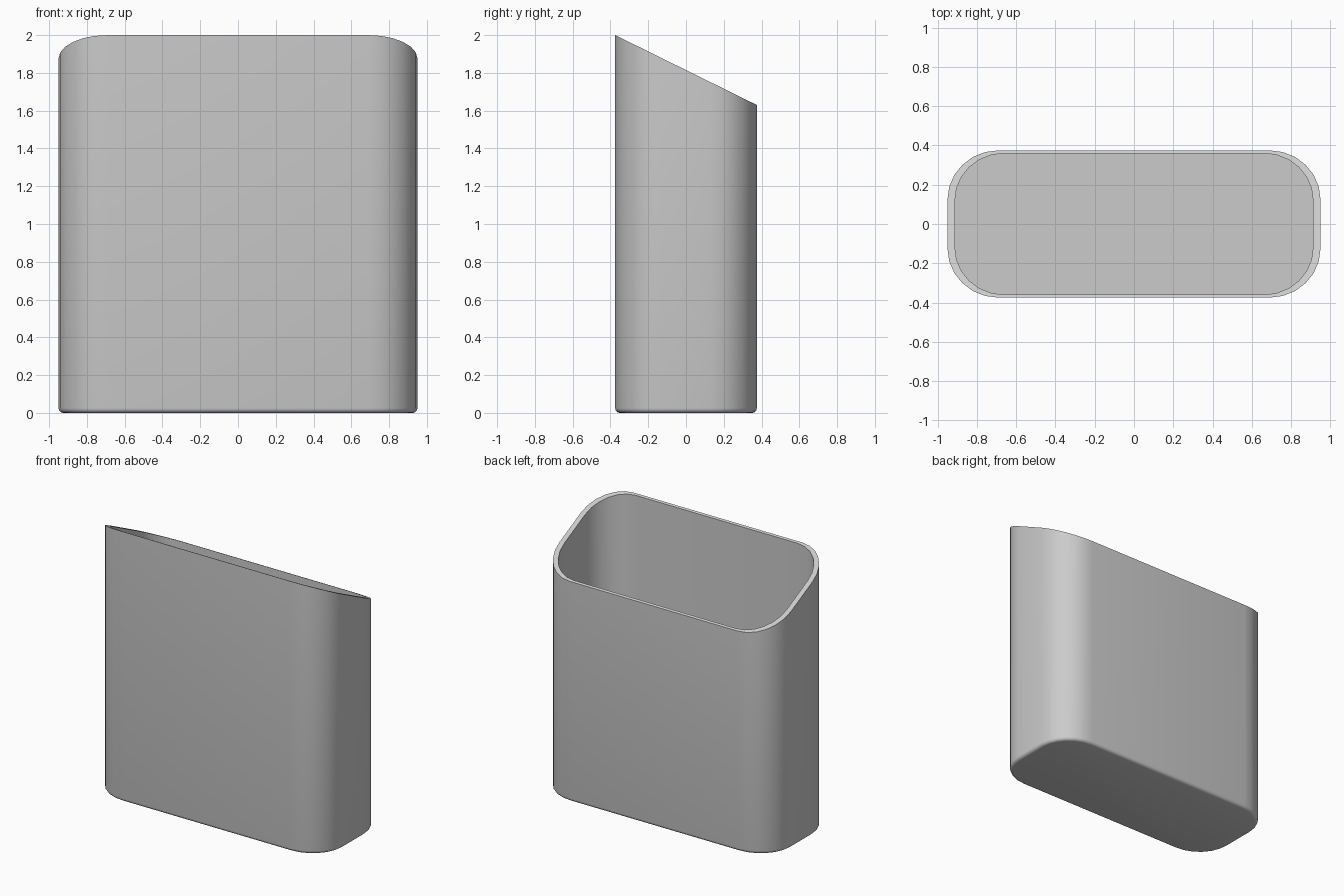
import bpy, bmesh, math

if "Cube" in bpy.data.objects:
    bpy.data.objects.remove(bpy.data.objects["Cube"])

HX, HY = 0.95, 0.375      # outer half sizes
INNER = 0.96              # inner wall is a scaled copy of the outer wall
RX, RY, STEPS = 0.26, 0.25, 6


def outline(scale, inset=0.0):
    """Rounded rectangle, counter-clockwise from above."""
    pts = []
    for k, (sx, sy) in enumerate([(1, 1), (-1, 1), (-1, -1), (1, -1)]):
        for i in range(STEPS + 1):
            a = math.pi / 2 * (k + i / STEPS)
            x = sx * (HX - RX) + (RX - inset) * math.cos(a)
            y = sy * (HY - RY) + (RY - inset) * math.sin(a)
            pts.append((x * scale, y * scale))
    return pts


def slant(y):
    return 2.0 - 0.37 * (y + HY) / (2 * HY)


bm = bmesh.new()


def ring(scale, z=None, inset=0.0):
    return [bm.verts.new((x, y, slant(y) if z is None else z))
            for x, y in outline(scale, inset)]


# Rounded foot, outer wall, slanted rim, inner wall and inner floor
r = 0.025
rings = [ring(1, r * (1 - math.sin(a)), r * (1 - math.cos(a)))
         for a in (math.pi / 2 * (1 - i / 4) for i in range(5))]
rings += [ring(1), ring(INNER), ring(INNER, 0.04)]
for lo, hi in zip(rings, rings[1:]):
    n = len(lo)
    for i in range(n):
        j = (i + 1) % n
        bm.faces.new((lo[i], lo[j], hi[j], hi[i]))
bm.faces.new(rings[0][::-1])
bm.faces.new(rings[-1])
bmesh.ops.recalc_face_normals(bm, faces=bm.faces)

mesh = bpy.data.meshes.new("slanted_cup")
bm.to_mesh(mesh)
bm.free()
cup = bpy.data.objects.new("slanted_cup", mesh)
bpy.context.collection.objects.link(cup)
bpy.context.view_layer.objects.active = cup
cup.select_set(True)
bpy.ops.object.shade_smooth_by_angle(angle=math.radians(35))
